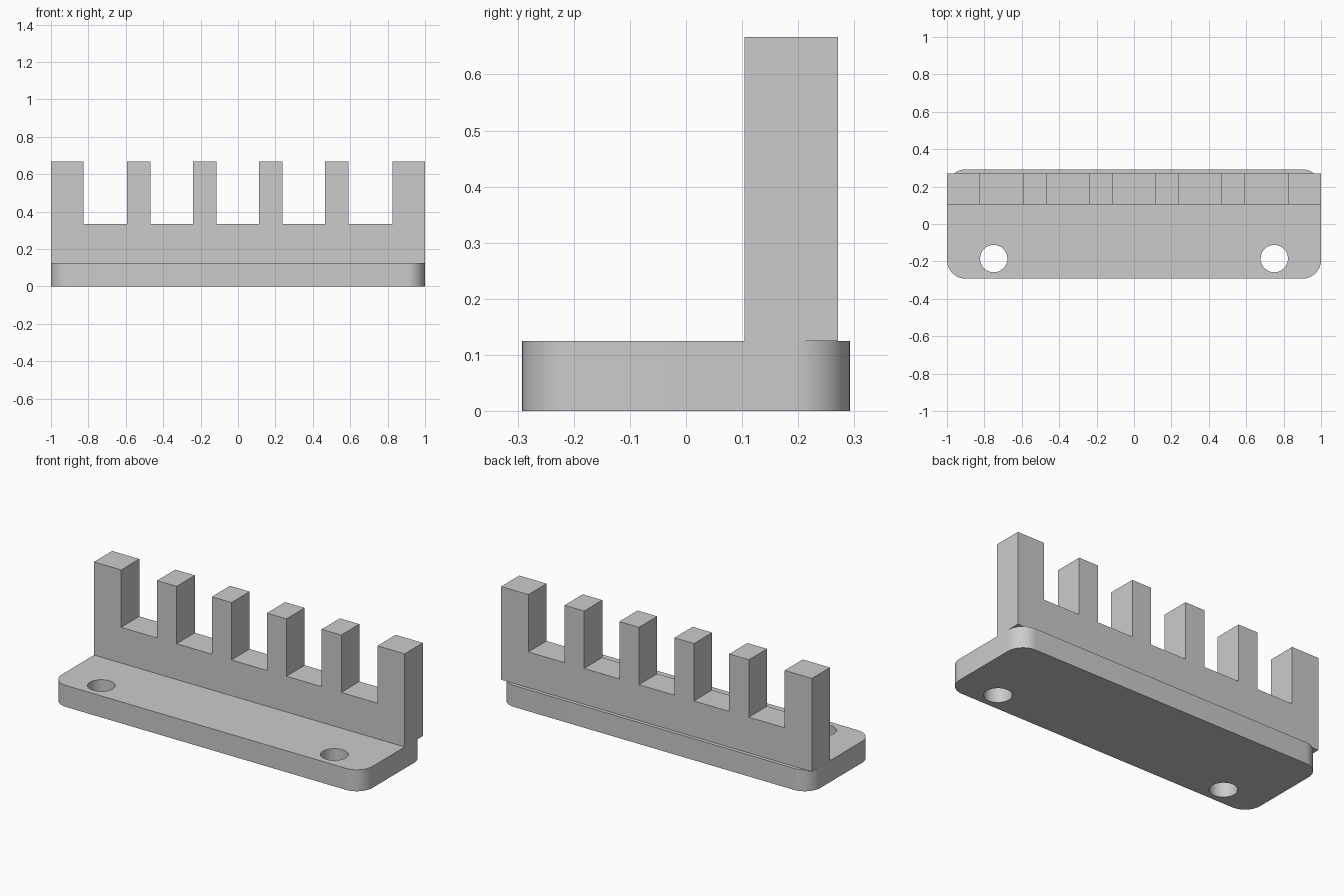
import bpy
import bmesh
from math import radians
from mathutils import Matrix

if "Cube" in bpy.data.objects:
    bpy.data.objects.remove(bpy.data.objects["Cube"], do_unlink=True)

grey = bpy.data.materials.new("plain_grey")
grey.use_nodes = True
colour = (0.6, 0.6, 0.6, 1)
grey.diffuse_color = colour
grey.node_tree.nodes["Principled BSDF"].inputs["Base Color"].default_value = colour


def add_object(name, bm):
    bmesh.ops.recalc_face_normals(bm, faces=bm.faces)
    mesh = bpy.data.meshes.new(name)
    bm.to_mesh(mesh)
    bm.free()
    mesh.materials.append(grey)
    obj = bpy.data.objects.new(name, mesh)
    bpy.context.collection.objects.link(obj)
    return obj


# Base plate with rounded vertical corners
HALF_DEPTH, BASE_TOP = 0.292, 0.125
bm = bmesh.new()
bmesh.ops.create_cube(bm, size=1, matrix=Matrix.Translation((0, 0, BASE_TOP / 2))
                      @ Matrix.Diagonal((2, 2 * HALF_DEPTH, BASE_TOP, 1)))
corners = [e for e in bm.edges if abs(e.verts[0].co.z - e.verts[1].co.z) > 0.01]
bmesh.ops.bevel(bm, geom=corners, offset=0.1, segments=12, profile=0.5, affect='EDGES')
base = add_object("base_plate", bm)

# Screw holes
bm = bmesh.new()
for side in (-1, 1):
    bmesh.ops.create_cone(bm, cap_ends=True, segments=48, radius1=0.073, radius2=0.073,
                          depth=0.5, matrix=Matrix.Translation((side * 0.75, -0.185, 0.06)))
cutter = add_object("screw_hole_cutter", bm)
cutter.hide_render = True

bpy.ops.object.select_all(action='DESELECT')
bpy.context.view_layer.objects.active = base
base.select_set(True)
cut = base.modifiers.new("screw_holes", 'BOOLEAN')
cut.operation = 'DIFFERENCE'
cut.solver = 'EXACT'
cut.object = cutter
bpy.ops.object.modifier_apply(modifier=cut.name)
bpy.data.objects.remove(cutter, do_unlink=True)
bpy.ops.object.shade_smooth_by_angle(angle=radians(30))

# Toothed wall: a comb outline pushed from front to back
FRONT, BACK, SLOT_FLOOR, TOP = 0.104, 0.271, 0.333, 0.667
teeth = [(-1, -0.825)]
teeth += [(x - 0.063, x + 0.063) for x in (-0.531, -0.178, 0.176, 0.529)]
teeth += [(0.825, 1)]
outline = [(1, BASE_TOP), (-1, BASE_TOP)]
for i, (left, right) in enumerate(teeth):
    if i > 0:
        outline.append((left, SLOT_FLOOR))
    outline += [(left, TOP), (right, TOP)]
    if i < len(teeth) - 1:
        outline.append((right, SLOT_FLOOR))

bm = bmesh.new()
face = bm.faces.new([bm.verts.new((x, FRONT, z)) for x, z in outline])
pushed = bmesh.ops.extrude_face_region(bm, geom=[face], use_keep_orig=True)
bmesh.ops.translate(bm, vec=(0, BACK - FRONT, 0),
                    verts=[g for g in pushed["geom"] if isinstance(g, bmesh.types.BMVert)])
add_object("toothed_wall", bm)
